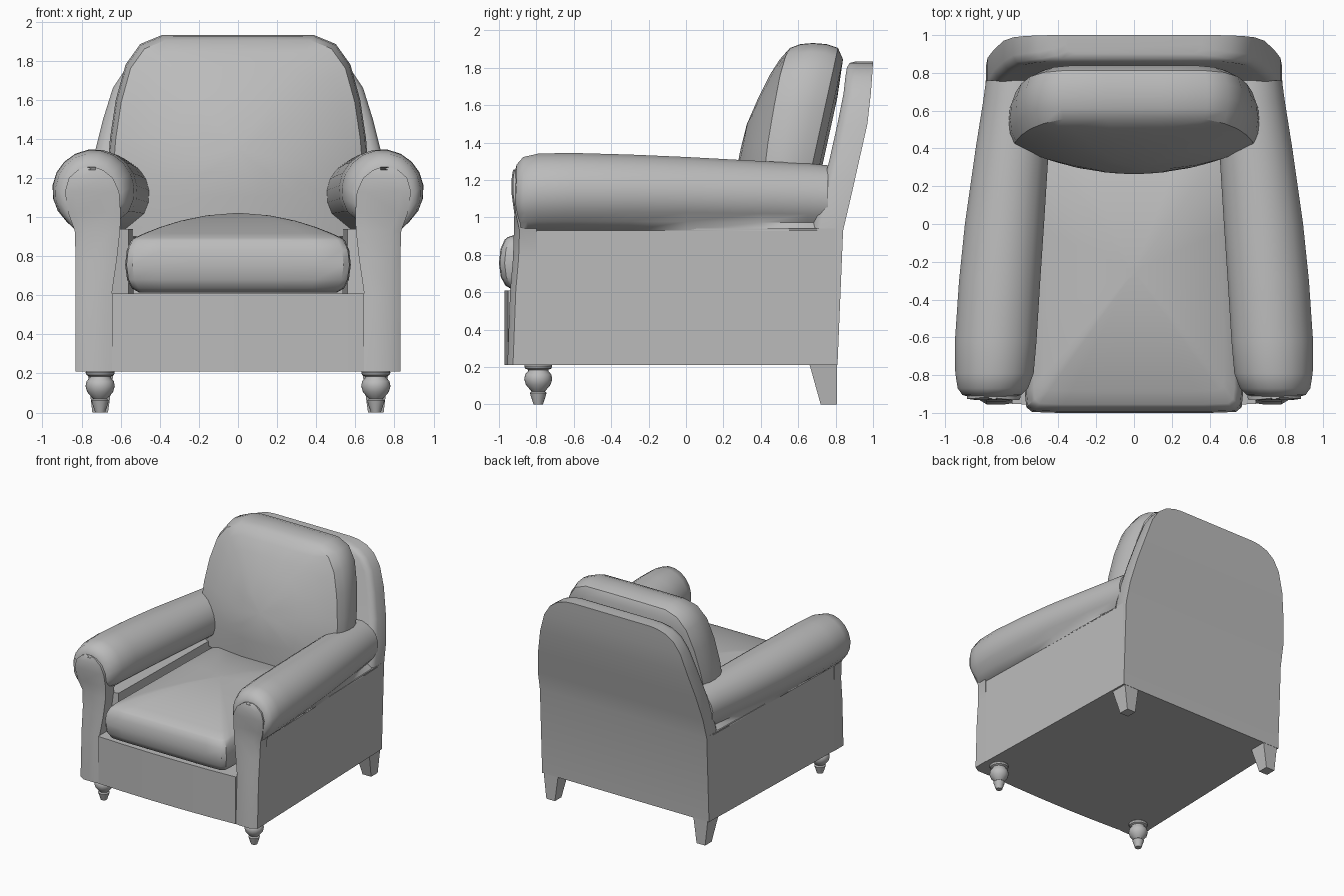
import bpy, bmesh, math
from mathutils import Vector

if "Cube" in bpy.data.objects:
    bpy.data.objects.remove(bpy.data.objects["Cube"], do_unlink=True)

GREY = (0.5, 0.5, 0.5, 1)
grey = bpy.data.materials.new("grey_upholstery")
grey.diffuse_color = GREY
grey.use_nodes = True
grey.node_tree.nodes["Principled BSDF"].inputs["Base Color"].default_value = GREY


def loft(name, rings, mirror=False, angle=40):
    """Skin a list of equal-length point rings and cap both ends."""
    bm = bmesh.new()
    rows = [[bm.verts.new(p) for p in ring] for ring in rings]
    n = len(rows[0])
    for a, b in zip(rows, rows[1:]):
        for i in range(n):
            j = (i + 1) % n
            bm.faces.new((a[i], a[j], b[j], b[i]))
    bm.faces.new(rows[0])
    bm.faces.new(rows[-1])
    bmesh.ops.remove_doubles(bm, verts=bm.verts, dist=0.0005)
    if mirror:
        twin = bmesh.ops.duplicate(bm, geom=bm.verts[:] + bm.edges[:] + bm.faces[:])
        for v in twin["geom"]:
            if isinstance(v, bmesh.types.BMVert):
                v.co.x = -v.co.x
    bmesh.ops.recalc_face_normals(bm, faces=bm.faces)
    mesh = bpy.data.meshes.new(name)
    bm.to_mesh(mesh)
    bm.free()
    mesh.materials.append(grey)
    ob = bpy.data.objects.new(name, mesh)
    bpy.context.collection.objects.link(ob)
    bpy.ops.object.select_all(action='DESELECT')
    ob.select_set(True)
    bpy.context.view_layer.objects.active = ob
    bpy.ops.object.shade_smooth_by_angle(angle=math.radians(angle))
    return ob


def side_x(y):
    """Outer side of the body, narrowing to the rear."""
    return 0.83 - 0.026 * (y + 0.92)


def both(half):
    """Complete a right-hand outline with its mirror image."""
    return half + [(-x, z) for x, z in reversed(half)]


# Seat base with a bowed front
bow = [(x / 10 * 0.645, -0.97 + 0.018 * (x / 10) ** 2) for x in range(-10, 11, 4)]
plan = bow + [(0.645, -0.9), (side_x(-0.9), -0.9), (0.783, 0.8), (-0.783, 0.8),
              (-side_x(-0.9), -0.9), (-0.645, -0.9)]
loft("seat_base", [[(x, y, z) for x, y in plan] for z in (0.21, 0.61)], angle=30)

# Side walls under the arms
wall = [(side_x(-0.86), -0.86), (0.56, -0.8), (0.53, 0.75), (0.783, 0.8)]
loft("side_walls", [[(x, y, z) for x, y in wall] for z in (0.21, 0.94)], True)

# Front posts ending in an arched panel: height, inner x, outer x, front y
rows = [(0.21, 0.645, 0.83, -0.925), (0.61, 0.645, 0.83, -0.91), (0.78, 0.62, 0.83, -0.895),
        (0.93, 0.603, 0.835, -0.89), (1.02, 0.60, 0.868, -0.91), (1.13, 0.608, 0.885, -0.925),
        (1.2, 0.64, 0.865, -0.925), (1.24, 0.69, 0.82, -0.92), (1.255, 0.73, 0.78, -0.915)]
posts = []
for z, xi, xo, y in rows:
    crown = 0.03 if z < 1 else 0.008
    posts.append([(xo, -0.8, z), (xo, y, z), (xo - 0.05, y - crown, z),
                  (xi + 0.04, y - crown, z), (xi, y - crown * 0.8, z), (xi, -0.8, z)])
loft("front_posts", posts, True, 35)

# Rolled arms: depth, inner x, outer x, top
arm = [(-0.915, 0.63, 0.875, 1.25), (-0.905, 0.595, 0.91, 1.285), (-0.87, 0.56, 0.935, 1.325),
       (-0.79, 0.53, 0.948, 1.343), (-0.62, 0.515, 0.95, 1.347), (-0.3, 0.495, 0.928, 1.338),
       (0, 0.475, 0.897, 1.325), (0.4, 0.45, 0.84, 1.303), (0.65, 0.44, 0.8, 1.29),
       (0.76, 0.44, 0.785, 1.28)]
rings = []
for y, xi, xo, top in arm:
    cx, hw, hz = (xi + xo) / 2, (xo - xi) / 2, (top - 0.925) / 2
    ring = [(min(side_x(y), xo), y, 0.93)]
    for k in range(15):
        t = math.radians(-48 + k * 18.5)
        ring.append((cx + hw * math.cos(t), y, top - hz + hz * math.sin(t)))
    ring.append((cx - 0.3 * hw, y, 0.93))
    # The front end leans back towards the bottom
    if y < -0.86:
        ring = [(x, py + max(0, 1.08 - z) * 0.2, z) for x, py, z in ring]
    rings.append(ring)
loft("rolled_arms", rings, True, 45)

# Back shell: height, half width, front y, rear y
shell = [(0.21, 0.783, 0.7, 0.81), (0.93, 0.783, 0.67, 0.84), (1.1, 0.775, 0.71, 0.88),
         (1.3, 0.74, 0.765, 0.925), (1.5, 0.69, 0.81, 0.97), (1.66, 0.64, 0.842, 0.988),
         (1.75, 0.58, 0.852, 0.995), (1.8, 0.51, 0.86, 0.998), (1.825, 0.43, 0.875, 1.0),
         (1.832, 0.36, 0.9, 1.0)]
loft("back_shell", [[(x, yb, z), (x, yf + 0.05, z), (x - 0.015, yf + 0.015, z), (x - 0.05, yf, z),
                     (0.05 - x, yf, z), (0.015 - x, yf + 0.015, z), (-x, yf + 0.05, z), (-x, yb, z)]
                    for z, x, yf, yb in shell], angle=50)

# Back pillow: rings from the domed front, over the boxed edge, to the rear
outline = both([(0.15, 1.932), (0.39, 1.93), (0.5, 1.885), (0.575, 1.78), (0.625, 1.6),
                (0.655, 1.4), (0.67, 1.2), (0.65, 1.0), (0.58, 0.88), (0.2, 0.86)])
MID = 1.35


def pillow_front(x, z):
    fade = min(1, max(0, (1.88 - z) / 0.4)) ** 0.5
    y = 0.425 + 0.22 * (z - 1.31) - 0.145 * max(0, 1 - (x / 0.64) ** 2) * fade
    return max(y, 0.265 + 0.15 * (x / 0.64) ** 2)


def pillow_back(x, z):
    return 0.675 + 0.22 * (z - 1.28)


def pillow_ring(s, depth):
    ring = []
    for x, z in outline:
        x, z = x * s, MID + (z - MID) * s
        ring.append((x, depth(x, z), z))
    return ring


rings = [pillow_ring(s, pillow_front) for s in (0.02, 0.25, 0.5, 0.7, 0.85, 0.955)]
for s, t in ((0.99, 0.2), (1, 0.45), (0.99, 0.75), (0.955, 1)):
    rings.append(pillow_ring(s, lambda x, z: pillow_front(0.64, z) * (1 - t) + pillow_back(x, z) * t))
rings += [pillow_ring(s, lambda x, z: pillow_back(x, z) + b) for s, b in ((0.85, 0.04), (0.5, 0.055))]
loft("back_pillow", rings, angle=35)

# Seat cushion: boxed edge and domed top
plan = both([(0.2, -1.0), (0.4, -1.0), (0.54, -0.995), (0.57, -0.97), (0.577, -0.9), (0.57, -0.5),
             (0.56, 0), (0.55, 0.5), (0.3, 0.5)])
CY = -0.25


def cushion_ring(inset, z, s=1):
    ring = []
    for x, y in plan:
        fx, fy = 1 - inset / 0.577, 1 - inset / 0.75
        ring.append((x * fx * s, CY + (y - CY) * fy * s, z))
    return ring


rings = [cushion_ring(i, z) for i, z in ((0.07, 0.615), (0.035, 0.635), (0.01, 0.68), (0, 0.755),
                                         (0.008, 0.83), (0.03, 0.88), (0.045, 0.893))]
rings += [cushion_ring(0.045, 0.893 + 0.127 * (1 - s ** 2), s) for s in (0.9, 0.75, 0.55, 0.3, 0.05)]
loft("seat_cushion", rings, angle=35)

# Turned front legs: radius, height
turned = [(0.07, 0.215), (0.075, 0.205), (0.07, 0.192), (0.055, 0.185), (0.055, 0.178), (0.07, 0.16),
          (0.075, 0.135), (0.066, 0.105), (0.045, 0.08), (0.035, 0.07), (0.045, 0.062),
          (0.042, 0.052), (0.025, 0)]
loft("front_legs", [[(0.705 + r * math.cos(k * math.pi / 8), -0.79 + r * math.sin(k * math.pi / 8), z)
                     for k in range(16)] for r, z in turned], True, 40)

# Square tapered rear legs
loft("rear_legs", [[(x0, y0, z), (x1, y0, z), (x1, 0.808, z), (x0, 0.808, z)]
                   for z, x0, x1, y0 in ((0.215, 0.635, 0.77, 0.66), (0, 0.665, 0.745, 0.72))], True, 20)
